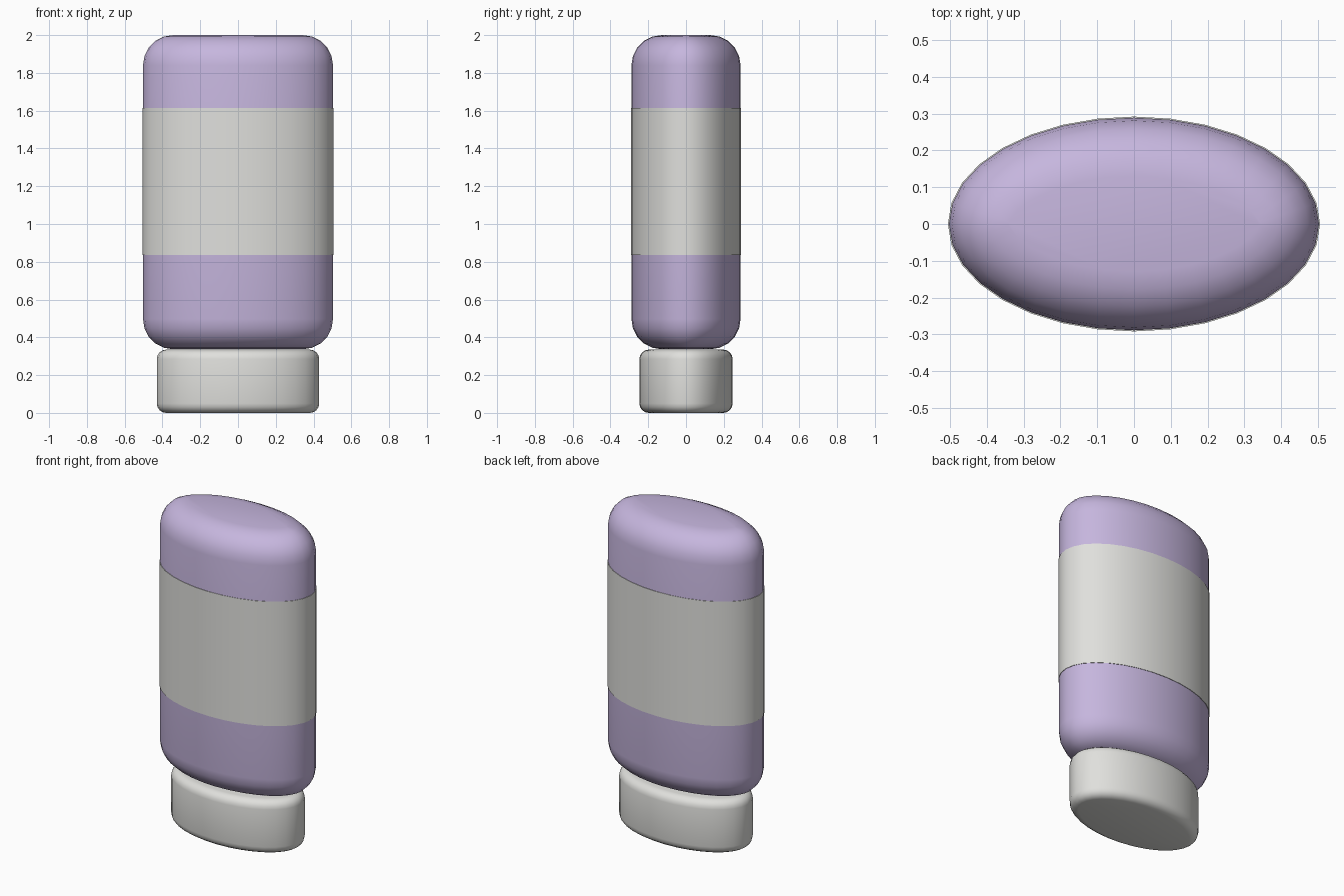
import bpy, bmesh, math

if "Cube" in bpy.data.objects:
    bpy.data.objects.remove(bpy.data.objects["Cube"])

SIDES = 32


def material(name, rgb):
    m = bpy.data.materials.new(name)
    m.diffuse_color = (*rgb, 1)
    m.use_nodes = True
    m.node_tree.nodes["Principled BSDF"].inputs["Base Color"].default_value = m.diffuse_color
    return m


lavender = material("lavender", (0.565, 0.468, 0.73))
off_white = material("off white", (0.745, 0.745, 0.72))


def ring(bm, a, b, inset, z):
    # ellipse moved inwards along its normals
    verts = []
    for i in range(SIDES):
        t = 2 * math.pi * i / SIDES
        nx, ny = b * math.cos(t), a * math.sin(t)
        n = math.hypot(nx, ny)
        verts.append(bm.verts.new((a * math.cos(t) - inset * nx / n,
                                   b * math.sin(t) - inset * ny / n, z)))
    return verts


def oval(name, a, b, profile, mat, capped=True):
    # profile: (inset, z) pairs from bottom to top
    bm = bmesh.new()
    rings = [ring(bm, a, b, d, z) for d, z in profile]
    for lo, hi in zip(rings, rings[1:]):
        for i in range(SIDES):
            j = (i + 1) % SIDES
            bm.faces.new((lo[i], lo[j], hi[j], hi[i]))
    if capped:
        bm.faces.new(rings[0][::-1])
        bm.faces.new(rings[-1])
    me = bpy.data.meshes.new(name)
    bm.to_mesh(me)
    bm.free()
    me.materials.append(mat)
    ob = bpy.data.objects.new(name, me)
    bpy.context.collection.objects.link(ob)
    bpy.ops.object.select_all(action='DESELECT')
    ob.select_set(True)
    bpy.context.view_layer.objects.active = ob
    bpy.ops.object.shade_smooth_by_angle(angle=math.radians(40))
    return ob


def rounded(z0, z1, r, steps):
    # straight wall with a quarter-round at both ends
    arc = [(r * (1 - math.sin(k * math.pi / 2 / steps)),
            r * (1 - math.cos(k * math.pi / 2 / steps))) for k in range(steps + 1)]
    return [(d, z0 + h) for d, h in arc] + [(d, z1 - h) for d, h in reversed(arc)]


# bottle, wrap-around label and the cap it stands on
oval("bottle_body", 0.503, 0.289, rounded(0.337, 2.0, 0.16, 5), lavender)
oval("label_band", 0.506, 0.292,
     [(0.003, 0.835), (0, 0.835), (0, 1.615), (0.003, 1.615)], off_white, capped=False)
oval("cap", 0.43, 0.247, rounded(0.0, 0.335, 0.05, 4), off_white)
